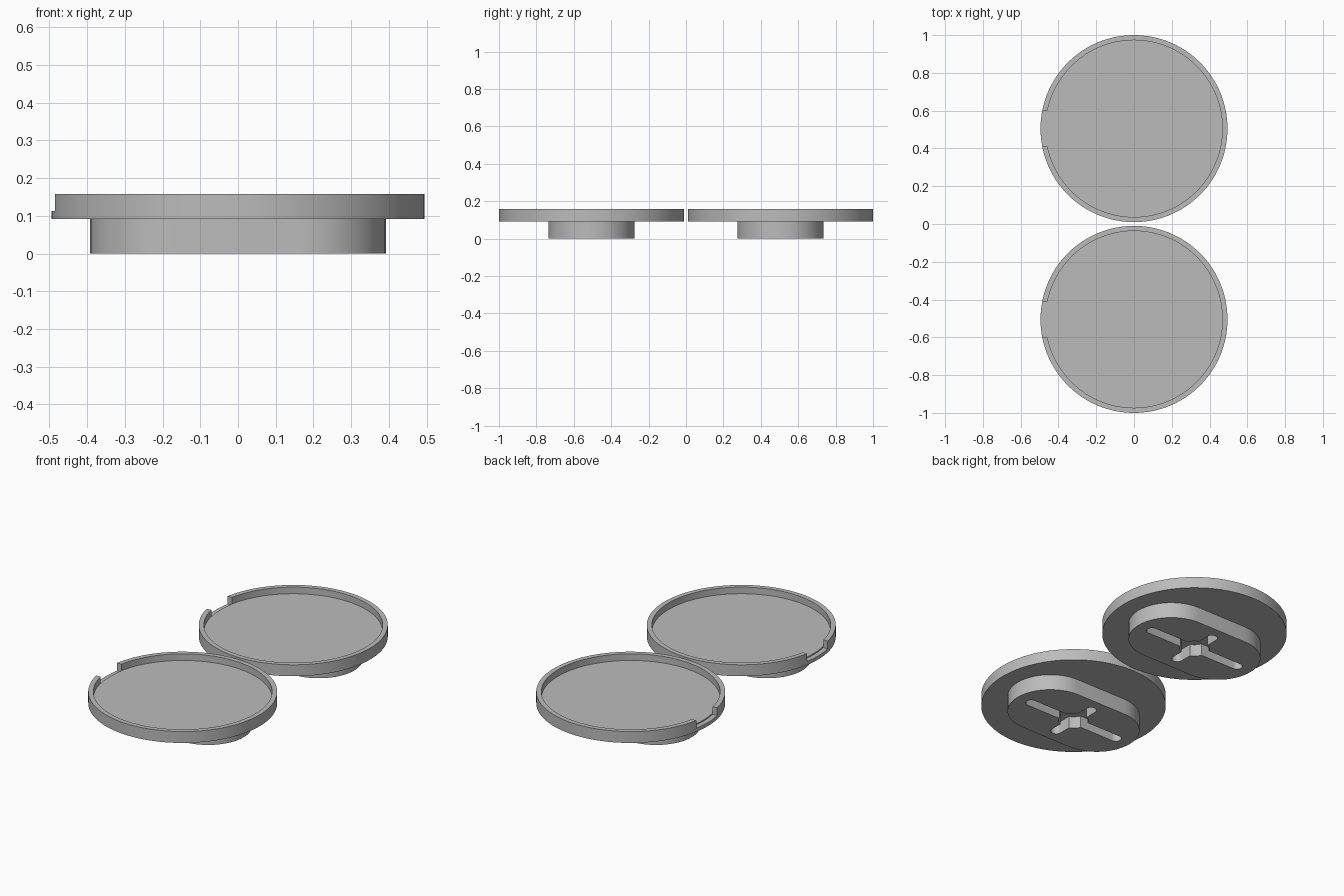
import bpy, bmesh, math

if "Cube" in bpy.data.objects:
    bpy.data.objects.remove(bpy.data.objects["Cube"])

GREY = bpy.data.materials.new("plain grey")
GREY.diffuse_color = (0.5, 0.5, 0.5, 1)
GREY.use_nodes = True
GREY.node_tree.nodes["Principled BSDF"].inputs["Base Color"].default_value = GREY.diffuse_color

R, R_IN, HALF_NOTCH = 0.495, 0.468, 0.095
Z_BASE, Z_FLOOR, Z_NOTCH, Z_TOP = 0.092, 0.12, 0.113, 0.158


def arc(r, a0, a1, n, cx=0, cy=0):
    return [(cx + r * math.cos(a0 + (a1 - a0) * i / n),
             cy + r * math.sin(a0 + (a1 - a0) * i / n)) for i in range(n + 1)]


def circle(r, n):
    return arc(r, 0, 2 * math.pi, n)[:-1]


def stadium(half_len, r, n=24):
    """Long rounded outline lying along x."""
    h = math.pi / 2
    return arc(r, -h, h, n, half_len - r) + arc(r, h, 3 * h, n, r - half_len)


def prism(name, pts, z0, z1, y=0):
    bm = bmesh.new()
    face = bm.faces.new([bm.verts.new((px, py + y, z0)) for px, py in pts])
    ext = bmesh.ops.extrude_face_region(bm, geom=[face])
    bmesh.ops.translate(bm, vec=(0, 0, z1 - z0),
                        verts=[v for v in ext["geom"] if isinstance(v, bmesh.types.BMVert)])
    bmesh.ops.recalc_face_normals(bm, faces=bm.faces)
    mesh = bpy.data.meshes.new(name)
    bm.to_mesh(mesh)
    bm.free()
    mesh.materials.append(GREY)
    ob = bpy.data.objects.new(name, mesh)
    bpy.context.collection.objects.link(ob)
    return ob


def finish(ob, cutters):
    """Cut the shapes out, drop the cutters and smooth the round walls."""
    bpy.ops.object.select_all(action='DESELECT')
    bpy.context.view_layer.objects.active = ob
    ob.select_set(True)
    for c in cutters:
        mod = ob.modifiers.new("cut", 'BOOLEAN')
        mod.operation, mod.solver, mod.object = 'DIFFERENCE', 'EXACT', c
        bpy.ops.object.modifier_apply(modifier=mod.name)
        bpy.data.objects.remove(c)
    bpy.ops.object.shade_smooth_by_angle(angle=math.radians(30))


for side, y in (("front", -0.505), ("back", 0.505)):
    # Round tray with a recessed floor and a notch in the rim at -x
    tray = prism(side + "_tray", circle(R, 128), Z_BASE, Z_TOP, y)
    recess = prism("recess_cutter", circle(R_IN, 128), Z_FLOOR, 0.3, y)
    a = math.asin(HALF_NOTCH / R_IN)
    notch_pts = arc(R_IN - 0.001, math.pi - a, math.pi + a, 12)
    notch_pts += [(-0.6, notch_pts[-1][1]), (-0.6, notch_pts[0][1])]
    notch = prism("notch_cutter", notch_pts, Z_NOTCH, 0.3, y)
    finish(tray, [recess, notch])

    # Long rounded foot with a cross-shaped keyhole pocket underneath
    foot = prism(side + "_foot", stadium(0.392, 0.23), 0, Z_BASE, y)
    z0, z1 = -0.1, 0.07
    slot = prism("long_slot_cutter", stadium(0.327, 0.03, 12), z0, z1, y)
    cross = prism("short_slot_cutter", [(-py, px) for px, py in stadium(0.175, 0.03, 12)], z0, z1, y)
    hole = prism("hole_cutter", circle(0.08, 48), z0, z1, y)
    finish(foot, [slot, cross, hole])
